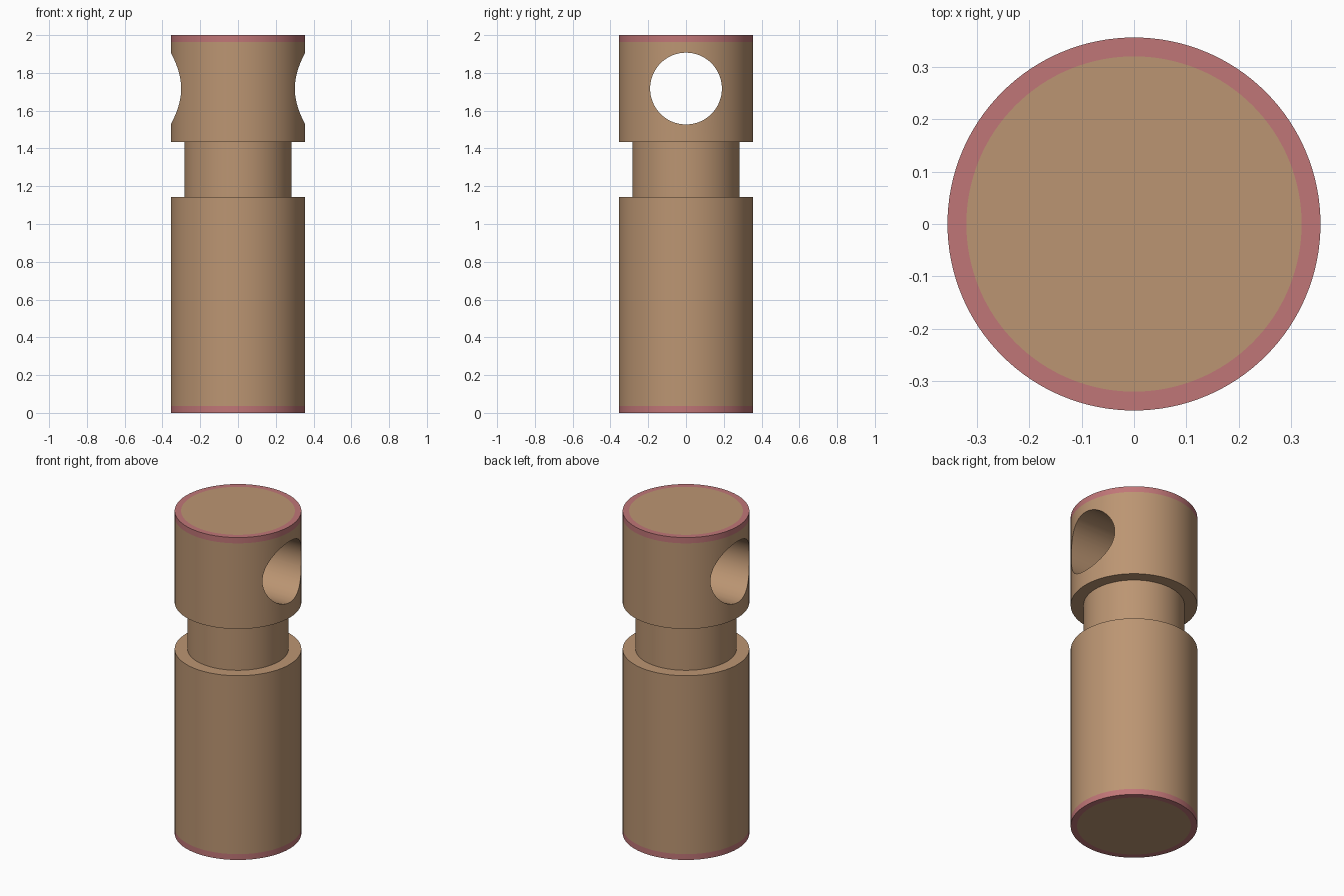
import bpy, bmesh, math

if "Cube" in bpy.data.objects:
    bpy.data.objects.remove(bpy.data.objects["Cube"])

SEGMENTS = 128
R, NECK_R, RIM = 0.356, 0.284, 0.036
NECK_LOW, NECK_HIGH, TOP = 1.143, 1.433, 2.0
HOLE_Z, HOLE_R = 1.717, 0.19


def material(name, color):
    m = bpy.data.materials.new(name)
    m.diffuse_color = (*color, 1)
    m.use_nodes = True
    m.node_tree.nodes["Principled BSDF"].inputs["Base Color"].default_value = m.diffuse_color
    return m


tan = material("tan", (0.50, 0.302, 0.17))
rose = material("rose", (0.53, 0.18, 0.185))


def add_object(name, bm, mats):
    bmesh.ops.recalc_face_normals(bm, faces=bm.faces)
    mesh = bpy.data.meshes.new(name)
    bm.to_mesh(mesh)
    bm.free()
    for m in mats:
        mesh.materials.append(m)
    obj = bpy.data.objects.new(name, mesh)
    bpy.context.collection.objects.link(obj)
    return obj


# Turned pin: stacked rings joined by bands, closed with flat end discs
profile = [(R - RIM, 0), (R, 0), (R, RIM), (R, NECK_LOW), (NECK_R, NECK_LOW),
           (NECK_R, NECK_HIGH), (R, NECK_HIGH), (R, TOP - RIM), (R, TOP), (R - RIM, TOP)]
bm = bmesh.new()
rings = []
for r, z in profile:
    angles = [2 * math.pi * i / SEGMENTS for i in range(SEGMENTS)]
    rings.append([bm.verts.new((r * math.cos(a), r * math.sin(a), z)) for a in angles])
for low, high in zip(rings, rings[1:]):
    for i in range(SEGMENTS):
        j = (i + 1) % SEGMENTS
        bm.faces.new((low[i], low[j], high[j], high[i]))
bm.faces.new(rings[0])
bm.faces.new(rings[-1])

# Rose edging at both ends: side bands and flat end rings
for f in bm.faces:
    z = f.calc_center_median().z
    if len(f.verts) == 4 and (z < RIM or z > TOP - RIM):
        f.material_index = 1
pin = add_object("pin", bm, [tan, rose])

# Cross hole drilled through the head along x
bm = bmesh.new()
bmesh.ops.create_cone(bm, cap_ends=True, segments=96, radius1=HOLE_R, radius2=HOLE_R, depth=1)
cutter = add_object("hole_cutter", bm, [tan])
cutter.rotation_euler = (0, math.pi / 2, 0)
cutter.location = (0, 0, HOLE_Z)
cutter.hide_render = True

mod = pin.modifiers.new("cross_hole", 'BOOLEAN')
mod.operation = 'DIFFERENCE'
mod.solver = 'EXACT'
mod.object = cutter
bpy.context.view_layer.objects.active = pin
pin.select_set(True)
bpy.ops.object.modifier_apply(modifier=mod.name)
bpy.data.objects.remove(cutter)
bpy.ops.object.shade_smooth_by_angle(angle=math.radians(30))
